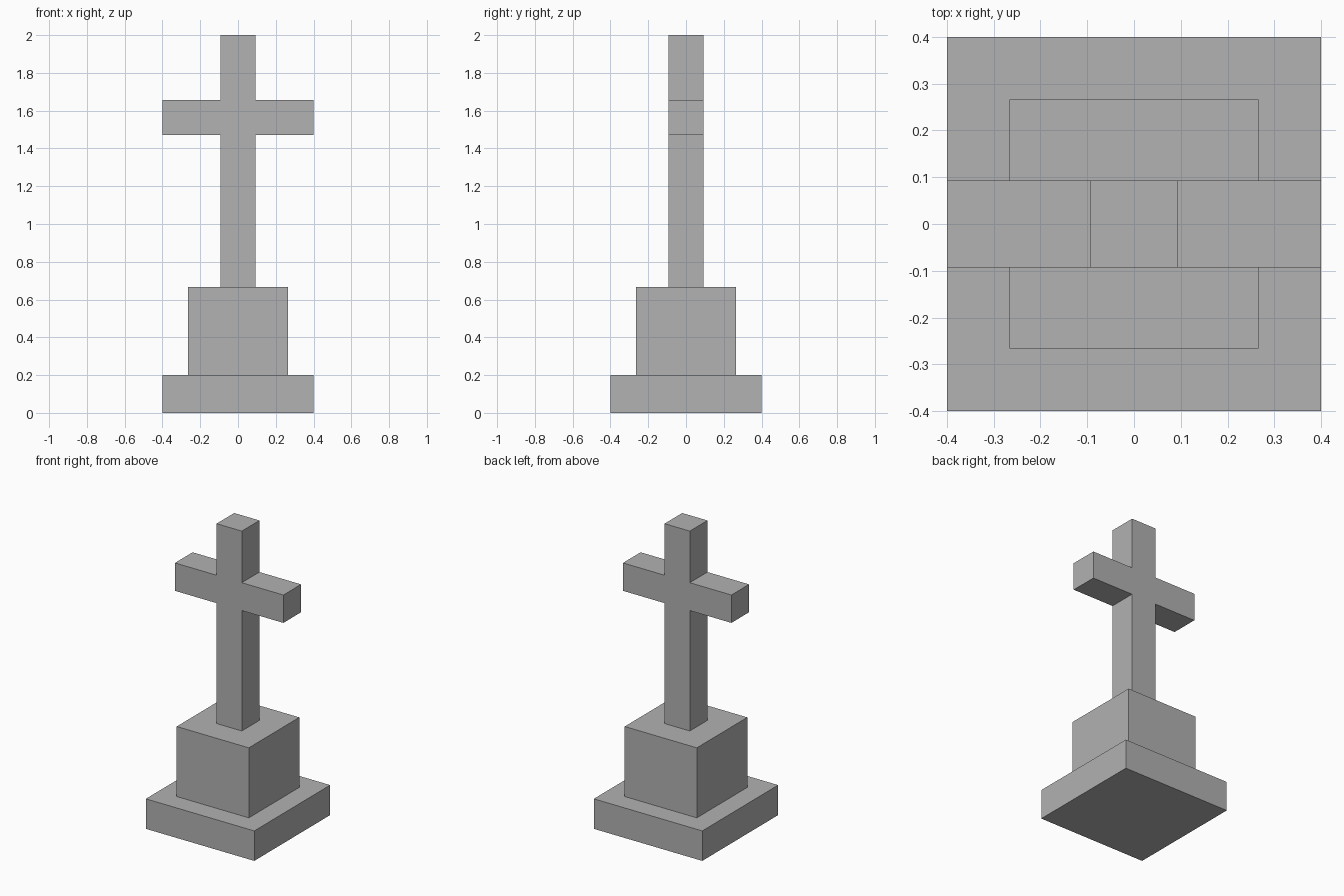
import bpy
import bmesh

if "Cube" in bpy.data.objects:
    bpy.data.objects.remove(bpy.data.objects["Cube"])

stone = bpy.data.materials.new("grey_stone")
stone.diffuse_color = (0.445, 0.445, 0.445, 1.0)
stone.use_nodes = True
stone.node_tree.nodes["Principled BSDF"].inputs["Base Color"].default_value = stone.diffuse_color


def prism(name, profile, depth):
    """Extrude an x-z outline along y, centred on y = 0."""
    bm = bmesh.new()
    face = bm.faces.new([bm.verts.new((x, -depth / 2, z)) for x, z in profile])
    ext = bmesh.ops.extrude_face_region(bm, geom=[face])
    verts = [g for g in ext["geom"] if isinstance(g, bmesh.types.BMVert)]
    bmesh.ops.translate(bm, verts=verts, vec=(0, depth, 0))
    bmesh.ops.recalc_face_normals(bm, faces=bm.faces)
    mesh = bpy.data.meshes.new(name)
    bm.to_mesh(mesh)
    bm.free()
    mesh.materials.append(stone)
    obj = bpy.data.objects.new(name, mesh)
    bpy.context.collection.objects.link(obj)
    return obj


def block(name, half, z0, z1):
    """Square block with the given half width."""
    return prism(name, [(-half, z0), (half, z0), (half, z1), (-half, z1)], half * 2)


# Stepped pedestal
block("base_slab", 0.4, 0.0, 0.2)
block("plinth", 0.266, 0.2, 0.667)

# Cross: right half of the outline, mirrored to the left
w = 0.093
right = [(w, 0.667), (w, 1.47), (0.4, 1.47), (0.4, 1.656), (w, 1.656), (w, 2.0)]
left = [(-x, z) for x, z in reversed(right)]
prism("cross", right + left, w * 2)
